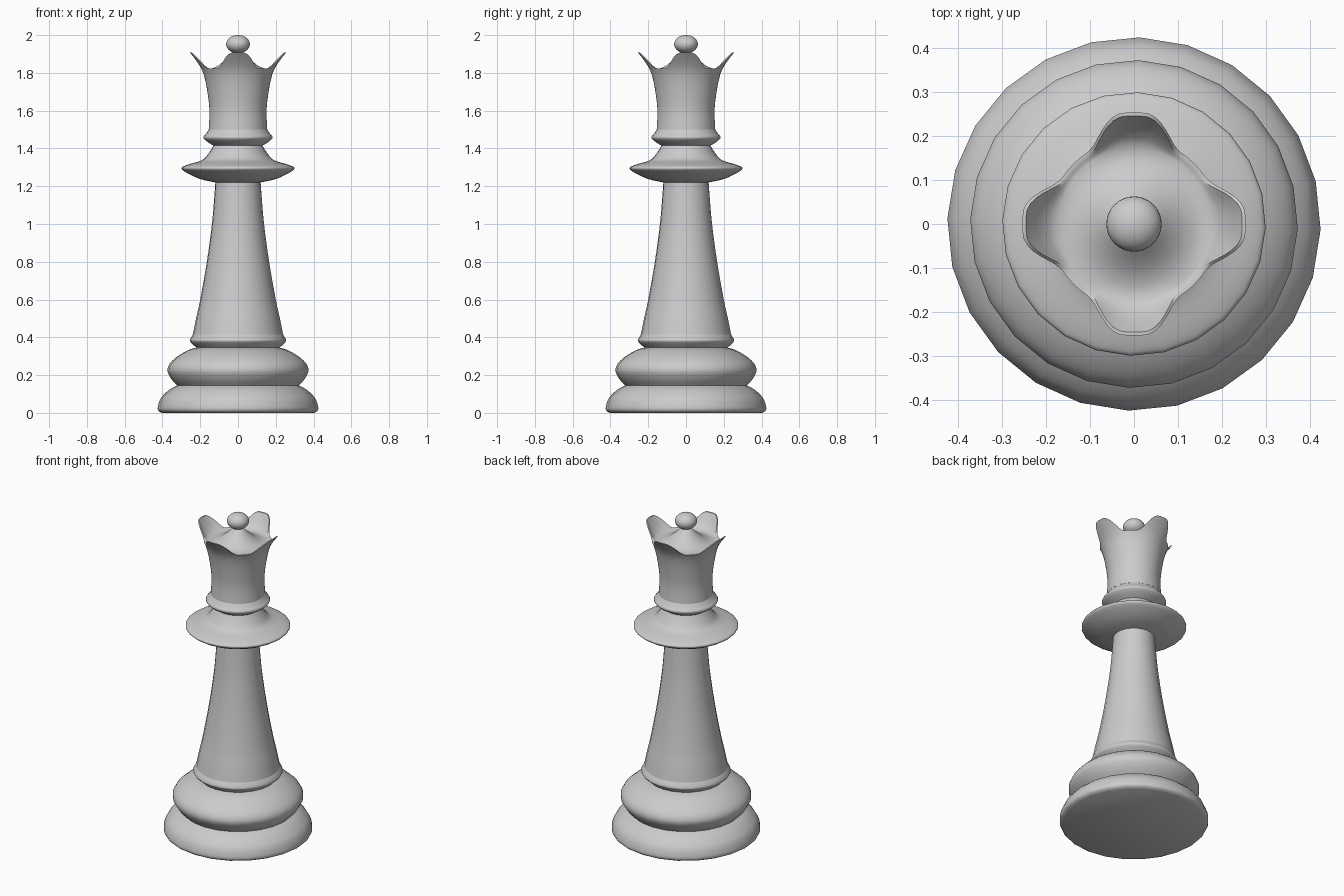
import bpy, math

if "Cube" in bpy.data.objects:
    bpy.data.objects.remove(bpy.data.objects["Cube"])

SIDES = 24
TURN = math.radians(-1.7)


def smooth_path(pts, steps=4):
    """Catmull-Rom curve through the given (radius, height) points."""
    ext = [pts[0]] + pts + [pts[-1]]
    out = []
    for i in range(1, len(ext) - 2):
        p0, p1, p2, p3 = ext[i - 1:i + 3]
        for k in range(steps):
            t = k / steps
            out.append(tuple(
                0.5 * (2 * b + (c - a) * t + (2 * a - 5 * b + 4 * c - d) * t * t
                       + (3 * b - a - 3 * c + d) * t ** 3)
                for a, b, c, d in zip(p0, p1, p2, p3)))
    return out + [pts[-1]]


def build(name, column, sides=SIDES, turn=TURN, cap_bottom=False, cap_top=False, angle=50):
    """Revolve column(angle) -> list of (radius, height), from bottom to top."""
    verts, faces = [], []
    for i in range(sides):
        a = 2 * math.pi * i / sides + turn
        col = column(a)
        n = len(col)
        verts += [(r * math.cos(a), r * math.sin(a), z) for r, z in col]
    for i in range(sides):
        j = (i + 1) % sides
        for k in range(n - 1):
            faces.append((i * n + k, j * n + k, j * n + k + 1, i * n + k + 1))
    if cap_bottom:
        faces.append([i * n for i in reversed(range(sides))])
    if cap_top:
        faces.append([i * n + n - 1 for i in range(sides)])
    mesh = bpy.data.meshes.new(name)
    mesh.from_pydata(verts, [], faces)
    ob = bpy.data.objects.new(name, mesh)
    bpy.context.collection.objects.link(ob)
    bpy.ops.object.select_all(action='DESELECT')
    ob.select_set(True)
    bpy.context.view_layer.objects.active = ob
    bpy.ops.object.shade_smooth_by_angle(angle=math.radians(angle))
    return ob


def lathe(name, pts, **kw):
    path = smooth_path(pts)
    return build(name, lambda a: path, **kw)


# Turned foot, stem and collars, meeting at shared rings
lathe("base", [(0.405, 0), (0.422, 0.012), (0.424, 0.035), (0.407, 0.08),
               (0.365, 0.122), (0.322, 0.145)], cap_bottom=True)
lathe("lower_disc", [(0.322, 0.145), (0.352, 0.178), (0.373, 0.22), (0.362, 0.26),
                     (0.32, 0.30), (0.262, 0.333), (0.22, 0.345)])
lathe("lower_ring", [(0.22, 0.345), (0.25, 0.373), (0.254, 0.388), (0.239, 0.415)])
lathe("stem", [(0.239, 0.415), (0.222, 0.5), (0.20, 0.6), (0.165, 0.8),
               (0.138, 1.0), (0.125, 1.15), (0.12, 1.22)])
lathe("collar", [(0.12, 1.22), (0.20, 1.238), (0.27, 1.27), (0.30, 1.295), (0.27, 1.313),
                 (0.19, 1.338), (0.155, 1.375), (0.13, 1.415)])
lathe("upper_ring", [(0.13, 1.415), (0.165, 1.437), (0.183, 1.458),
                     (0.168, 1.48), (0.155, 1.50)])

# Four-pointed crown: flared wall with a wavy rim, and a domed inside
WALL = [(0.155, 1.50), (0.151, 1.60), (0.162, 1.70), (0.178, 1.78),
        (0.195, 1.825), (0.225, 1.87), (0.256, 1.91)]
FINE = smooth_path(WALL, 8)


def wall_radius(z):
    for (r0, z0), (r1, z1) in zip(FINE, FINE[1:]):
        if z <= z1:
            return r0 + (r1 - r0) * (z - z0) / (z1 - z0)
    return FINE[-1][0]


def crown_column(a):
    deg = math.degrees(a) % 90
    deg = min(deg, 90 - deg)
    t = min(1, max(0, (deg - 6) / 28))
    rim = 1.908 - 0.084 * t * t * (3 - 2 * t)
    outer = [(wall_radius(z), z) for z in (1.5 + (rim - 1.5) * k / 14 for k in range(15))]
    r = outer[-1][0]
    inner = [(r - 0.008, rim)]
    for k in (0.33, 0.66):
        inner.append((r - 0.008 + (0.172 - r + 0.008) * k,
                      rim + (1.819 - rim) * (1 - (1 - k) ** 1.5)))
    dome = [(0.172, 1.819), (0.14, 1.822), (0.105, 1.838), (0.075, 1.862),
            (0.045, 1.89), (0.025, 1.91)]
    return outer + inner + dome


build("crown", crown_column, sides=96, turn=0, cap_top=True)

# Flattened ball on top
bpy.ops.mesh.primitive_uv_sphere_add(segments=32, ring_count=16, radius=1,
                                     location=(0, 0, 1.952))
ball = bpy.context.object
ball.name = "top_ball"
ball.scale = (0.063, 0.063, 0.048)
bpy.ops.object.shade_smooth()
